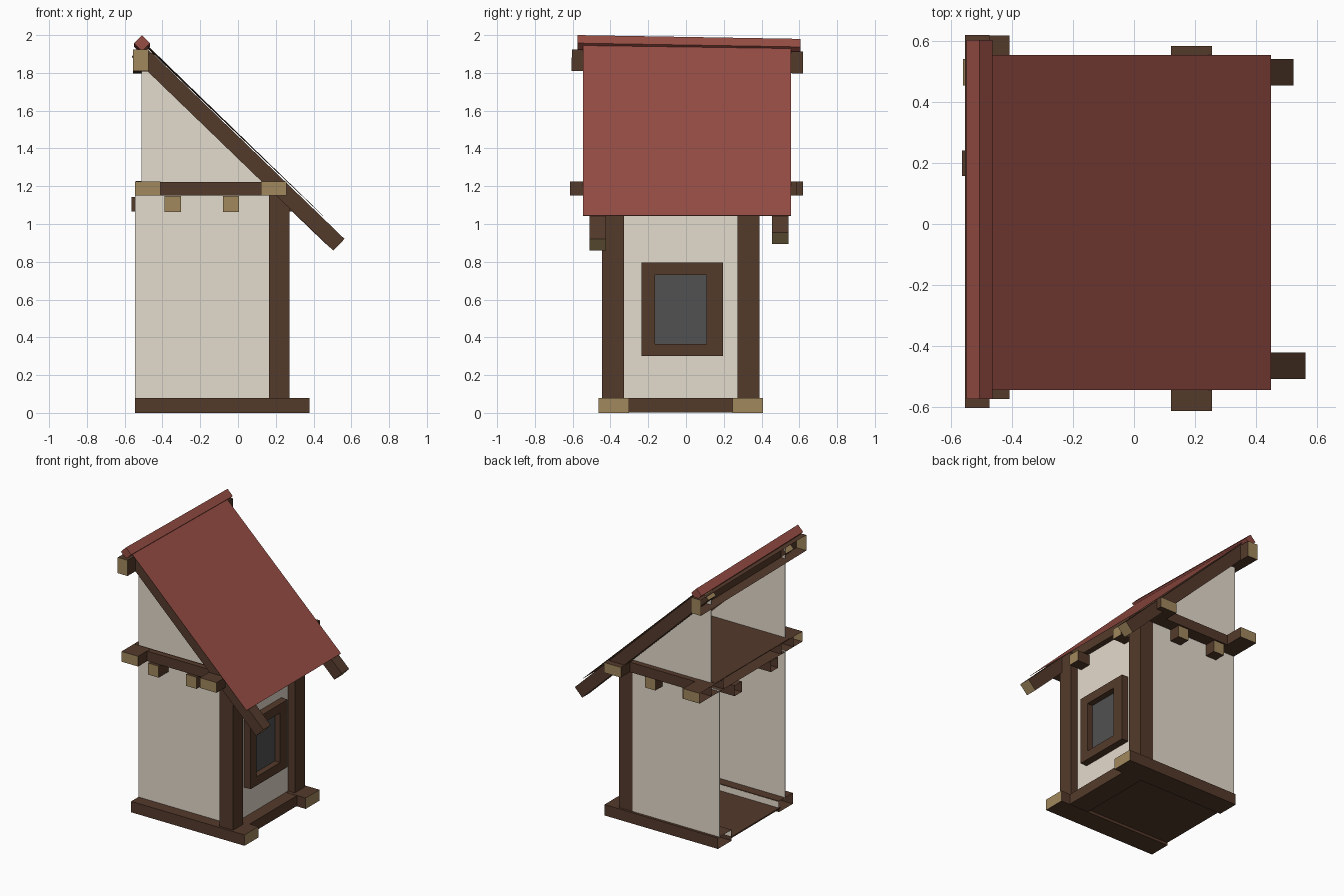
import bpy
import bmesh
from mathutils import Vector

if "Cube" in bpy.data.objects:
    bpy.data.objects.remove(bpy.data.objects["Cube"])


def material(name, rgb):
    lin = [((c / 255 + 0.055) / 1.055) ** 2.4 for c in rgb]
    m = bpy.data.materials.new(name)
    m.diffuse_color = (*lin, 1)
    m.use_nodes = True
    m.node_tree.nodes["Principled BSDF"].inputs["Base Color"].default_value = m.diffuse_color
    return m


WOOD = material("dark wood", (84, 58, 43))
CUT = material("cut wood ends", (161, 136, 93))
PLASTER = material("plaster", (228, 219, 204))
RED = material("red roof", (150, 77, 68))
GLASS = material("window glass", (81, 81, 81))


def mesh(name, verts, faces, mats, pick=None, open_left=False):
    """Object from points; open_left drops the faces towards the open side (-x)."""
    me = bpy.data.meshes.new(name)
    me.from_pydata([tuple(v) for v in verts], [], faces)
    for m in mats:
        me.materials.append(m)
    if pick:
        for p in me.polygons:
            p.material_index = pick(p)
    bm = bmesh.new()
    bm.from_mesh(me)
    bmesh.ops.recalc_face_normals(bm, faces=bm.faces)
    if open_left:
        left = [f for f in bm.faces if f.normal.x < -0.9]
        bmesh.ops.delete(bm, geom=left, context='FACES')
    bm.to_mesh(me)
    bm.free()
    ob = bpy.data.objects.new(name, me)
    bpy.context.collection.objects.link(ob)
    return ob


# first two faces are the ends / bottom and top, the rest the sides
FACES = [(3, 2, 1, 0), (4, 5, 6, 7), (0, 1, 5, 4), (1, 2, 6, 5), (2, 3, 7, 6), (3, 0, 4, 7)]


def box(name, x, y, z, mat):
    v = [(a, b, c) for c in z for a, b in ((x[0], y[0]), (x[1], y[0]), (x[1], y[1]), (x[0], y[1]))]
    return mesh(name, v, FACES, [mat])


def beam(name, p0, p1, w, h, open_left=False):
    """Bar between two points, w wide and h high, with cut wood ends."""
    p0, p1 = Vector(p0), Vector(p1)
    d = (p1 - p0).normalized()
    s = d.cross(Vector((0, 0, 1))).normalized()
    u = s.cross(d)
    v = [p + s * (i * w / 2) + u * (j * h / 2) for p in (p0, p1)
         for i, j in ((1, -1), (1, 1), (-1, 1), (-1, -1))]
    return mesh(name, v, FACES, [WOOD, CUT], lambda f: 1 if f.index < 2 else 0, open_left)


def prism(name, outline, y0, y1, mat):
    n = len(outline)
    v = [(x, y, z) for y in (y0, y1) for x, z in outline]
    f = [tuple(range(n)), tuple(reversed(range(n, 2 * n)))]
    f += [(i, i + n, (i + 1) % n + n, (i + 1) % n) for i in range(n)]
    return mesh(name, v, f, [mat])


for side, s in (("front", -1), ("back", 1)):
    def Y(a):          # sills and posts mirror about y = -0.028
        return -0.028 + s * a

    def W(a):          # walls mirror about y = 0.005
        return 0.005 + s * a

    # base sill with plaster lining on its inner face
    beam(f"{side}_sill", (-0.545, Y(0.355), 0.04), (0.378, Y(0.355), 0.04), 0.16, 0.08, True)
    box(f"{side}_sill_lining", (-0.54, 0.145), sorted((Y(0.274), Y(0.276))), (0.03, 0.075), PLASTER)
    # corner post
    box(f"{side}_post", (0.163, 0.272), sorted((Y(0.30), Y(0.418))), (0.08, 1.2), WOOD)
    # lower wall and triangular gable wall
    box(f"{side}_wall", (-0.545, 0.2), sorted((W(0.377), W(0.383))), (0.07, 1.16), PLASTER)
    prism(f"{side}_gable", [(-0.51, 1.2), (0.21, 1.2), (-0.51, 1.895)],
          *sorted((W(0.429), W(0.435))), PLASTER)
    # beam between the storeys
    beam(f"{side}_storey_beam", (-0.545, W(0.405), 1.187), (0.25, W(0.405), 1.187),
         0.14, 0.073, True)

# floors
box("cross_sill", (0.145, 0.305), (-0.40, 0.34), (0.002, 0.078), WOOD)
box("lower_floor", (-0.545, 0.2), (-0.32, 0.25), (0.02, 0.03), WOOD)
box("upper_floor", (-0.54, 0.2), (-0.43, 0.43), (1.222, 1.227), WOOD)

# long beams across the house, then the smaller joists below them
beam("left_cross_beam", (-0.4775, -0.575, 1.1875), (-0.4775, 0.62, 1.1875), 0.135, 0.075, True)
beam("right_cross_beam", (0.1885, -0.615, 1.1875), (0.1885, 0.585, 1.1875), 0.135, 0.075)
for i, x in enumerate((-0.345, -0.037)):
    beam(f"cross_joist_{i + 1}", (x, -0.49, 1.107), (x, 0.47, 1.107), 0.086, 0.085)
for i, (y, x0, x1) in enumerate(((-0.25, -0.545, 0.315), (0.2, -0.565, 0.315))):
    beam(f"long_joist_{i + 1}", (x0, y, 1.104), (x1, y, 1.104), 0.084, 0.077, True)

# right wall with framed window
box("right_wall", (0.205, 0.215), (-0.37, 0.37), (0.07, 1.16), PLASTER)
FX = (0.2, 0.268)
box("window_frame_bottom", FX, (-0.235, 0.195), (0.30, 0.365), WOOD)
box("window_frame_top", FX, (-0.235, 0.195), (0.73, 0.795), WOOD)
box("window_frame_left", FX, (-0.235, -0.165), (0.365, 0.73), WOOD)
box("window_frame_right", FX, (0.108, 0.195), (0.365, 0.73), WOOD)
box("window_glass", (0.216, 0.224), (-0.165, 0.108), (0.365, 0.73), GLASS)

# ridge beam and rafters
beam("ridge_beam", (-0.515, -0.605, 1.8675), (-0.515, 0.62, 1.855), 0.08, 0.115, True)
beam("front_rafter", (-0.49, -0.4665, 1.879), (0.534, -0.4665, 0.89), 0.087, 0.086)
beam("back_rafter", (-0.533, 0.4985, 1.916), (0.495, 0.4985, 0.925), 0.087, 0.086)

# roof sheet: red above, wood below
corners = [(-0.5, -0.545, 1.966), (0.45, -0.545, 1.045), (0.45, 0.555, 1.045), (-0.5, 0.555, 1.953)]
low = [(x - 0.0015, y, z - 0.0015) for x, y, z in corners]
mesh("roof", low + corners, FACES, [WOOD, RED], lambda f: 1 if f.index == 1 else 0)

# diamond ridge cap
r = 0.0425
cap = [(-0.508 + dx, y, zc + dz) for y, zc in ((-0.575, 1.9575), (0.605, 1.9375))
       for dx, dz in ((0, -r), (r, 0), (0, r), (-r, 0))]
mesh("ridge_cap", cap, FACES, [RED])
